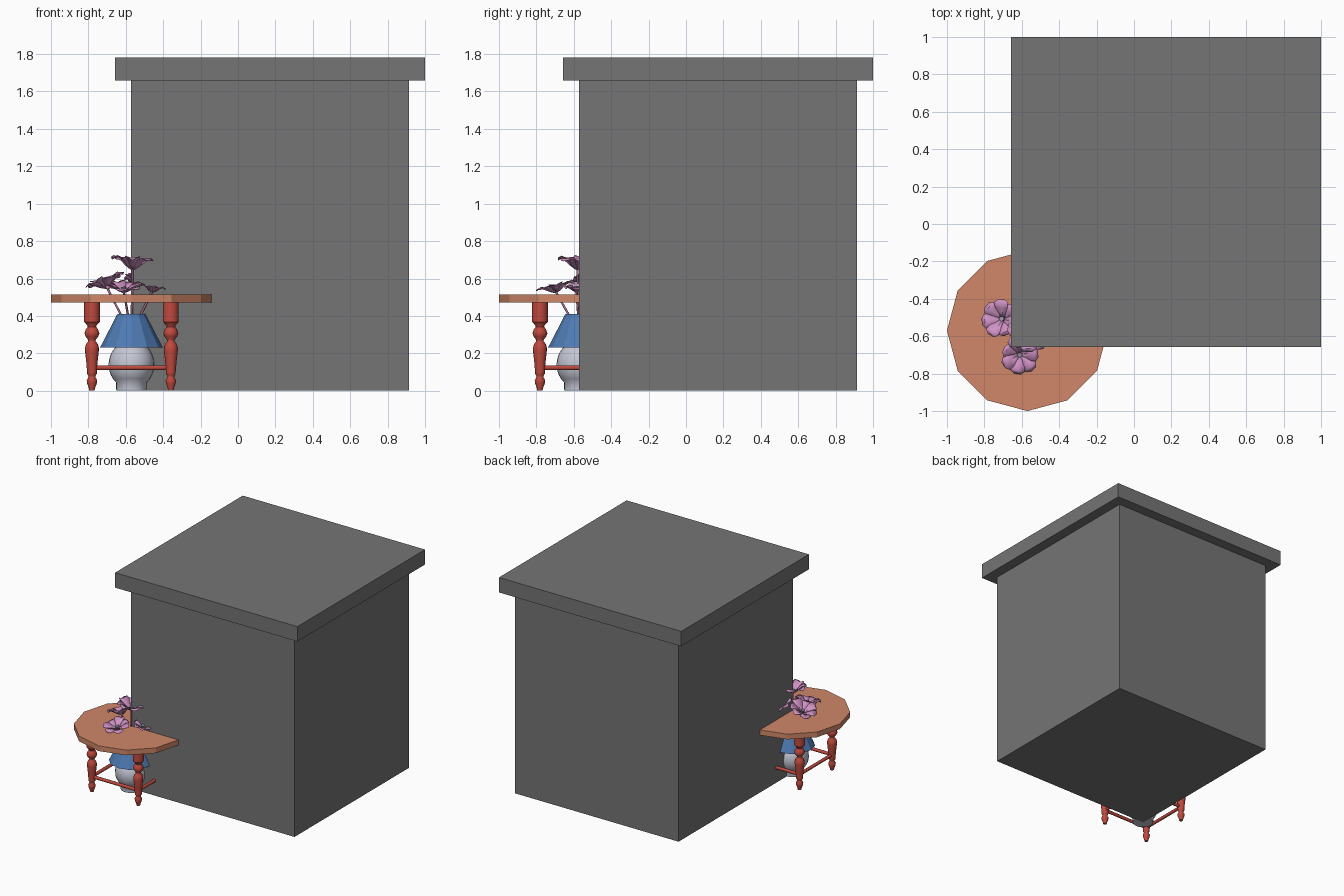
import bpy, bmesh, math
from mathutils import Vector, Matrix

if "Cube" in bpy.data.objects:
    bpy.data.objects.remove(bpy.data.objects["Cube"])


def mat(name, r, g, b):
    m = bpy.data.materials.new(name)
    lin = [((c / 255 + 0.055) / 1.055) ** 2.4 for c in (r, g, b)]
    m.diffuse_color = (*lin, 1)
    m.use_nodes = True
    m.node_tree.nodes["Principled BSDF"].inputs["Base Color"].default_value = m.diffuse_color
    return m


GREY = mat("dark grey", 117, 117, 117)
WOOD = mat("tan wood", 208, 135, 104)
RED = mat("red paint", 192, 74, 62)
BLUE = mat("blue", 78, 122, 178)
PALE = mat("pale grey", 196, 198, 212)
PINK = mat("pink petal", 208, 146, 196)
STEM = mat("mauve stem", 170, 110, 145)
CORE = mat("flower centre", 150, 155, 160)
CX = CY = -0.57


def finish(name, bm, m, smooth=None, recalc=True):
    if recalc:
        bmesh.ops.recalc_face_normals(bm, faces=bm.faces)
    me = bpy.data.meshes.new(name)
    bm.to_mesh(me)
    bm.free()
    me.materials.append(m)
    ob = bpy.data.objects.new(name, me)
    bpy.context.collection.objects.link(ob)
    if smooth:
        bpy.ops.object.select_all(action='DESELECT')
        ob.select_set(True)
        bpy.context.view_layer.objects.active = ob
        bpy.ops.object.shade_smooth_by_angle(angle=math.radians(smooth))
    return ob


def box(name, lo, hi, m):
    bm = bmesh.new()
    lo, hi = Vector(lo), Vector(hi)
    bmesh.ops.create_cube(bm, size=1, matrix=Matrix.Translation((lo + hi) / 2) @ Matrix.Diagonal((*(hi - lo), 1)))
    return finish(name, bm, m)


def lathe(name, profile, x, y, n, m, smooth=None):
    """Closed turned shape from (radius, height) pairs."""
    bm = bmesh.new()
    rings = [[bm.verts.new((x + r * math.cos(2 * math.pi * i / n), y + r * math.sin(2 * math.pi * i / n), z))
              for i in range(n)] for r, z in profile]
    for a, b in zip(rings, rings[1:]):
        for i in range(n):
            j = (i + 1) % n
            bm.faces.new((a[i], a[j], b[j], b[i]))
    bm.faces.new(rings[0][::-1])
    bm.faces.new(rings[-1])
    return finish(name, bm, m, smooth)


def rod(name, a, b, r, m):
    a, b = Vector(a), Vector(b)
    bm = bmesh.new()
    rot = (b - a).to_track_quat('Z', 'Y').to_matrix().to_4x4()
    bmesh.ops.create_cone(bm, cap_ends=True, segments=10, radius1=r, radius2=r, depth=(b - a).length,
                          matrix=Matrix.Translation((a + b) / 2) @ rot)
    return finish(name, bm, m, 40)


# Large block with an overhanging slab
box("block_body", (-0.573, -0.573, 0), (0.915, 0.915, 1.66), GREY)
box("block_slab", (-0.657, -0.657, 1.66), (1.0, 1.0, 1.783), GREY)

# Twelve-sided table top
lathe("table_top", [(0.43, 0.472), (0.43, 0.515)], CX, CY, 12, WOOD)

# Turned legs and stretchers
LEG = [(0.014, 0), (0.017, 0.015), (0.026, 0.04), (0.028, 0.055), (0.019, 0.072), (0.019, 0.08),
       (0.026, 0.09), (0.026, 0.1), (0.03, 0.15), (0.037, 0.215), (0.037, 0.23), (0.031, 0.25),
       (0.02, 0.264), (0.02, 0.272), (0.034, 0.29), (0.04, 0.307), (0.034, 0.325), (0.023, 0.342),
       (0.025, 0.35), (0.042, 0.368), (0.042, 0.472)]
D = 0.211
corners = [(-1, -1), (1, -1), (1, 1), (-1, 1)]
for i, (sx, sy) in enumerate(corners):
    lathe("table_leg_%d" % i, LEG, CX + sx * D, CY + sy * D, 16, RED, 40)
    tx, ty = corners[(i + 1) % 4]
    rod("stretcher_%d" % i, (CX + sx * D, CY + sy * D, 0.123), (CX + tx * D, CY + ty * D, 0.123), 0.013, RED)

# Round pot and blue flared collar
lathe("pot", [(0.08, 0), (0.082, 0.012)] +
      [(0.122 * math.cos(t), 0.14 + 0.13 * math.sin(t))
       for t in (math.radians(-72 + 12 * k + 24) for k in range(11))] + [(0.06, 0.3)], CX, CY, 24, PALE, 50)
lathe("pot_collar", [(0.168, 0.23), (0.075, 0.41)], CX, CY, 12, BLUE)

# Flowers: curved petals around a centre, on a thin stem
S = [(0.08, 0.0, 0.10), (0.3, 0.14, 0.18), (0.55, 0.36, 0.33), (0.82, 0.46, 0.38), (1.0, 0.38, 0.17)]


def flower(name, pos, r, lift, tilt, toward, petals, spin):
    frame = (Matrix.Translation(pos) @ Matrix.Rotation(toward, 4, 'Z') @
             Matrix.Rotation(tilt, 4, 'Y') @ Matrix.Rotation(spin, 4, 'Z'))
    bm = bmesh.new()
    for k in range(petals):
        turn = frame @ Matrix.Rotation(2 * math.pi * k / petals, 4, 'Z')
        vary = 1 + 0.08 * math.sin(2.4 * k + spin)
        rows = []
        for u, h, w in S:
            rows.append([bm.verts.new(turn @ Vector((u * r * vary, v * w * r,
                         (h * lift + 0.08 * abs(v) * (k % 2 + 0.3)) * r))) for v in (-1, 0, 1)])
        for a, b in zip(rows, rows[1:]):
            for i in range(2):
                bm.faces.new((a[i], b[i], b[i + 1], a[i + 1]))
    ob = finish(name + "_petals", bm, PINK, 35, recalc=False)
    sol = ob.modifiers.new("thickness", 'SOLIDIFY')
    sol.thickness = 0.003
    bm = bmesh.new()
    bmesh.ops.create_cone(bm, cap_ends=True, segments=8, radius1=0.008, radius2=0.014, depth=0.03,
                          matrix=frame @ Matrix.Translation((0, 0, 0.012)))
    finish(name + "_centre", bm, CORE)
    base = Vector((CX + (pos[0] - CX) * 0.25, CY + (pos[1] - CY) * 0.25, 0.36))
    rod(name + "_stem", base, pos, 0.006, STEM)


flower("tall_flower", (-0.565, -0.58, 0.65), 0.108, 1.2, 0.05, 0.0, 7, 0.2)
flower("left_flower", (-0.70, -0.51, 0.55), 0.103, 1.0, 0.35, 2.8, 7, 0.5)
flower("front_flower", (-0.61, -0.695, 0.527), 0.10, 0.8, 0.22, -1.7, 7, 0.9)
flower("right_flower", (-0.46, -0.585, 0.53), 0.068, 1.0, 0.2, -0.3, 6, 0.3)
flower("back_flower", (-0.53, -0.47, 0.56), 0.09, 1.0, 0.3, 1.2, 7, 0.0)
